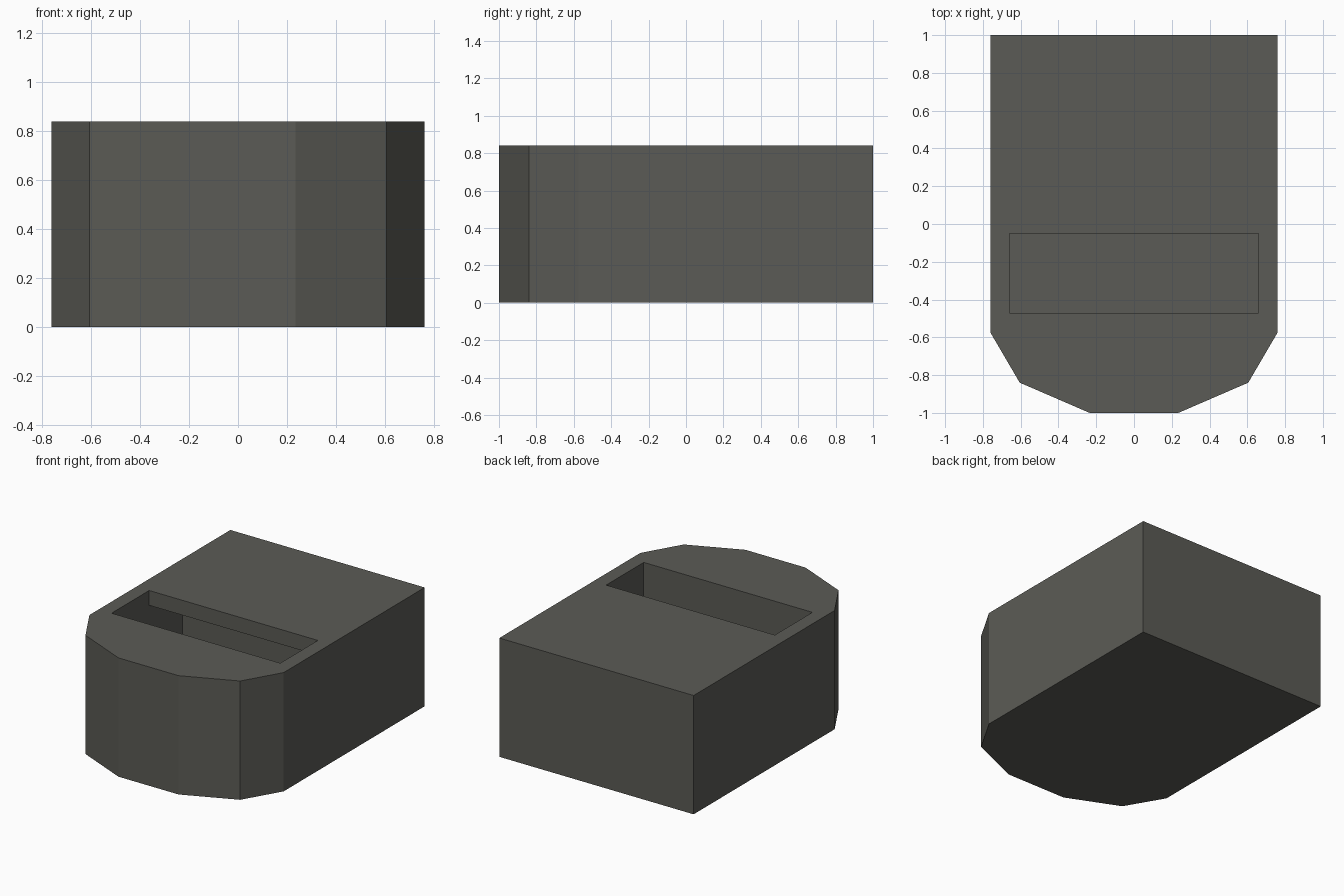
import bpy, bmesh
from mathutils import Vector

if "Cube" in bpy.data.objects:
    bpy.data.objects.remove(bpy.data.objects["Cube"])


def prism(name, points, offset):
    """Extrude a closed planar outline along an offset vector."""
    bm = bmesh.new()
    face = bm.faces.new([bm.verts.new(p) for p in points])
    top = bmesh.ops.extrude_face_region(bm, geom=[face])
    verts = [v for v in top["geom"] if isinstance(v, bmesh.types.BMVert)]
    bmesh.ops.translate(bm, verts=verts, vec=Vector(offset))
    if not any(len(e.link_faces) == 1 for e in bm.edges):
        pass
    else:
        bm.faces.new([v for v in face.verts])
    bmesh.ops.recalc_face_normals(bm, faces=bm.faces)
    mesh = bpy.data.meshes.new(name)
    bm.to_mesh(mesh)
    bm.free()
    obj = bpy.data.objects.new(name, mesh)
    bpy.context.collection.objects.link(obj)
    return obj


grey = bpy.data.materials.new("dark warm grey")
grey.diffuse_color = (0.105, 0.105, 0.092, 1)
grey.use_nodes = True
grey.node_tree.nodes["Principled BSDF"].inputs["Base Color"].default_value = grey.diffuse_color

# Body: square back, faceted rounded front
half = [(0.235, -1.0), (0.605, -0.84), (0.76, -0.575), (0.76, 1.0)]
outline = half + [(-x, y) for x, y in reversed(half)]
body = prism("box_body", [(x, y, 0) for x, y in outline], (0, 0, 0.84))
body.data.materials.append(grey)

# Slot opening with a hollow that runs back under the top panel
section = [(-0.47, 0.95), (-0.47, 0.10), (0.32, 0.10),
           (0.32, 0.735), (-0.05, 0.735), (-0.05, 0.95)]
cutter = prism("slot_cutter", [(-0.66, y, z) for y, z in section], (1.32, 0, 0))
cutter.data.materials.append(grey)
cutter.hide_render = True
cutter.hide_set(True)

cut = body.modifiers.new("slot", "BOOLEAN")
cut.operation = "DIFFERENCE"
cut.solver = "EXACT"
cut.object = cutter

# Apply the cut and remove the helper
bpy.context.view_layer.objects.active = body
body.select_set(True)
bpy.ops.object.modifier_apply(modifier="slot")
bpy.data.objects.remove(cutter)
